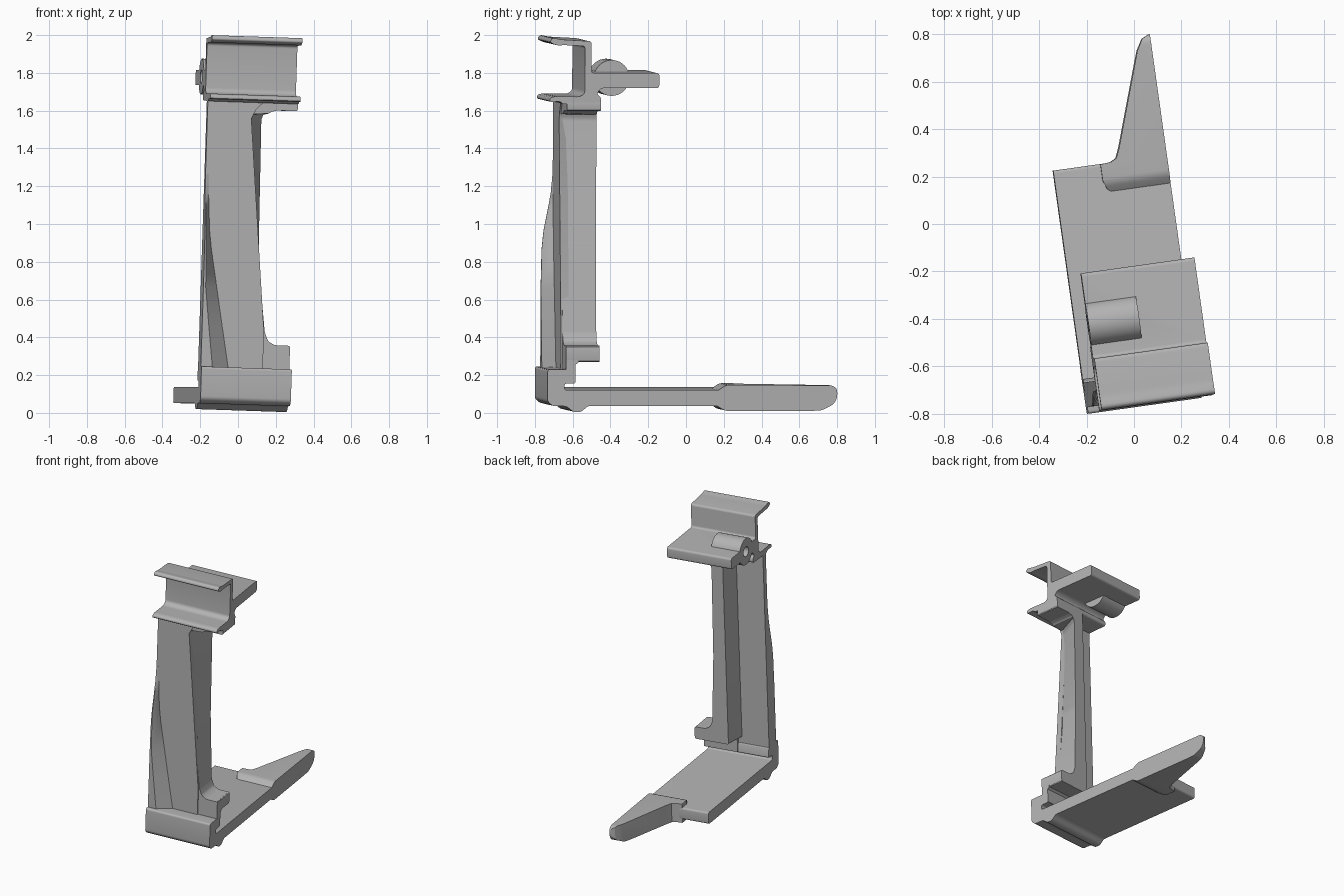
import bpy, bmesh, math
from mathutils import Matrix, Vector

old = bpy.data.objects.get("Cube")
if old:
    bpy.data.objects.remove(old, do_unlink=True)

steel = bpy.data.materials.new("plain grey steel")
steel.use_nodes = True
grey = (0.45, 0.45, 0.45, 1)
steel.diffuse_color = grey
steel.node_tree.nodes["Principled BSDF"].inputs["Base Color"].default_value = grey

# the whole assembly is turned and leans slightly to one side
POSE = (Matrix.Translation((0, 0, 0.006)) @ Matrix.Rotation(math.radians(8), 4, 'Z')
        @ Matrix.Rotation(math.radians(1.9), 4, 'Y'))
LEFT, RIGHT = -0.31, 0.173


def rounded(points, radius, steps=4):
    """Round every corner of a closed outline."""
    result = []
    pts = [Vector(p) for p in points]
    for i, p in enumerate(pts):
        ends = []
        for q in (pts[i - 1], pts[(i + 1) % len(pts)]):
            d = q - p
            ends.append(p + d.normalized() * min(radius, d.length * 0.45))
        for k in range(steps + 1):
            t = k / steps
            result.append(ends[0] * (1 - t) ** 2 + p * 2 * t * (1 - t) + ends[1] * t * t)
    return result


def finish(name, bm):
    bmesh.ops.recalc_face_normals(bm, faces=bm.faces)
    bmesh.ops.transform(bm, matrix=POSE, verts=bm.verts)
    mesh = bpy.data.meshes.new(name)
    bm.to_mesh(mesh)
    bm.free()
    mesh.materials.append(steel)
    obj = bpy.data.objects.new(name, mesh)
    bpy.context.collection.objects.link(obj)
    smooth(obj)
    return obj


def activate(obj):
    for other in bpy.context.selected_objects:
        other.select_set(False)
    obj.select_set(True)
    bpy.context.view_layer.objects.active = obj


def smooth(obj):
    activate(obj)
    bpy.ops.object.shade_smooth_by_angle(angle=math.radians(32))


def extrude(name, outline, start, end, axis, adjust=None):
    """Extrude an outline along x, y or z between two positions."""
    place = {'x': lambda p, t: (t, p[0], p[1]),
             'y': lambda p, t: (p[0], t, p[1]),
             'z': lambda p, t: (p[0], p[1], t)}[axis]
    bm = bmesh.new()
    rings = [[bm.verts.new(place(p, t)) for p in outline] for t in (start, end)]
    bm.faces.new(rings[0])
    bm.faces.new(rings[1])
    n = len(outline)
    for i in range(n):
        j = (i + 1) % n
        bm.faces.new((rings[0][i], rings[0][j], rings[1][j], rings[1][i]))
    if adjust:
        for v in bm.verts:
            adjust(v.co)
    return finish(name, bm)


def boolean(obj, cutter, operation):
    mod = obj.modifiers.new("cut", 'BOOLEAN')
    mod.operation = operation
    mod.solver = 'EXACT'
    mod.object = cutter
    activate(obj)
    bpy.ops.object.modifier_apply(modifier=mod.name)
    smooth(obj)


def circle(y, z, r, n=40):
    return [(y + r * math.cos(a), z + r * math.sin(a))
            for a in (2 * math.pi * i / n for i in range(n))]


# base jaw with the flat blade
jaw = [(-0.765, 0.06), (-0.765, 0.23), (-0.63, 0.23), (-0.615, 0.155), (-0.675, 0.155),
       (-0.675, 0.12), (0.27, 0.12), (0.27, 0.036), (-0.55, 0.036), (-0.585, 0.004),
       (-0.625, 0.004), (-0.665, 0.035), (-0.735, 0.035)]
extrude("base_jaw_and_blade", rounded(jaw, 0.014), LEFT, RIGHT, 'x')

# thick tapered blade tip: side shape trimmed to a plan shape
tip_side = [(0.12, 0.05), (0.185, 0.01), (0.62, 0.01), (0.70, 0.012), (0.765, 0.045),
            (0.784, 0.08), (0.784, 0.125), (0.76, 0.145), (0.19, 0.148), (0.135, 0.11)]
tip = extrude("blade_tip", rounded(tip_side, 0.02), LEFT, RIGHT, 'x')
tip_plan = [(RIGHT, 0.10), (-0.05, 0.13), (-0.095, 0.16), (-0.11, 0.20), (-0.11, 0.268),
            (-0.065, 0.272), (-0.04, 0.285), (-0.022, 0.327), (0.111, 0.721),
            (0.138, 0.768), (RIGHT, 0.786)]
trim = extrude("tip_trim", tip_plan, -0.1, 0.3, 'z')
boolean(tip, trim, 'INTERSECT')
bpy.data.objects.remove(trim, do_unlink=True)

# upright plate
plate = [(LEFT, 0.2), (0.03, 0.2), (0.03, 0.42), (-0.075, 1.55), (-0.05, 1.60),
         (0.0, 1.65), (LEFT, 1.65)]
extrude("upright_plate", plate, -0.675, -0.632, 'y')


# upright rib that turns out into a lug at each end
def splay(co):
    if co.y < -0.6:
        if co.x < -0.06:
            co.x -= 0.035
        elif 0.4 < co.z < 1.58:
            co.x -= 0.085 * min(1, (co.z - 0.4) / 1.15)


rib = [(-0.08, 0.268), (RIGHT, 0.268), (RIGHT, 0.355), (0.09, 0.355), (0.055, 0.375),
       (0.037, 0.42), (0.013, 0.9), (0.005, 1.55), (0.02, 1.585), (0.06, 1.598),
       (RIGHT, 1.598), (RIGHT, 1.655), (-0.08, 1.655)]
extrude("upright_rib", rounded(rib, 0.012, 3), -0.487, -0.667, 'y', splay)

# neck joining the lower lug to the jaw
neck = [(-0.667, 0.16), (-0.667, 0.35), (-0.60, 0.35), (-0.60, 0.268), (-0.615, 0.255),
        (-0.615, 0.16)]
extrude("lug_neck", neck, -0.08, RIGHT, 'x')

# gusset swelling on the outer front edge of the upright
bm = bmesh.new()
previous = None
for z, crest, foot, depth in ((0.2, 0.065, 0.16, 0.062), (0.45, 0.035, 0.115, 0.062),
                              (0.65, 0.012, 0.08, 0.062), (0.85, 0.008, 0.045, 0.058),
                              (0.95, 0.006, 0.032, 0.048), (1.07, 0.005, 0.024, 0.024),
                              (1.15, 0.004, 0.02, 0.01), (1.25, 0.003, 0.015, 0.001)):
    row = [bm.verts.new((LEFT + dx, y, z)) for dx, y in
           ((0, -0.66), (0, -0.675 - depth), (crest, -0.675 - depth),
            (foot, -0.675), (foot, -0.66))]
    if previous:
        for i in range(len(row)):
            bm.faces.new((previous[i - 1], previous[i], row[i], row[i - 1]))
    else:
        bm.faces.new(row)
    previous = row
bm.faces.new(previous)
finish("edge_gusset", bm)

# top channel bracket with its rear tail
channel = [(-0.762, 0.962), (-0.748, 0.987), (-0.70, 0.977), (-0.538, 0.968),
           (-0.538, 0.80), (-0.175, 0.80), (-0.175, 0.72), (-0.485, 0.72), (-0.51, 0.69),
           (-0.487, 0.672), (-0.487, 0.64), (-0.69, 0.635), (-0.705, 0.65), (-0.76, 0.645),
           (-0.76, 0.668), (-0.735, 0.676), (-0.60, 0.674), (-0.573, 0.692),
           (-0.573, 0.943), (-0.69, 0.948), (-0.72, 0.945)]
channel = [(y, z + 1) for y, z in channel]
bracket = extrude("channel_bracket", rounded(channel, 0.016), LEFT, RIGHT, 'x')

# pivot barrel with a bore
barrel = extrude("pivot_barrel", circle(-0.392, 1.765, 0.095), LEFT, -0.095, 'x')
bore = extrude("bore_cutter", circle(-0.392, 1.765, 0.036), LEFT - 0.1, -0.15, 'x')
for part in (bracket, barrel):
    boolean(part, bore, 'DIFFERENCE')
bpy.data.objects.remove(bore, do_unlink=True)
